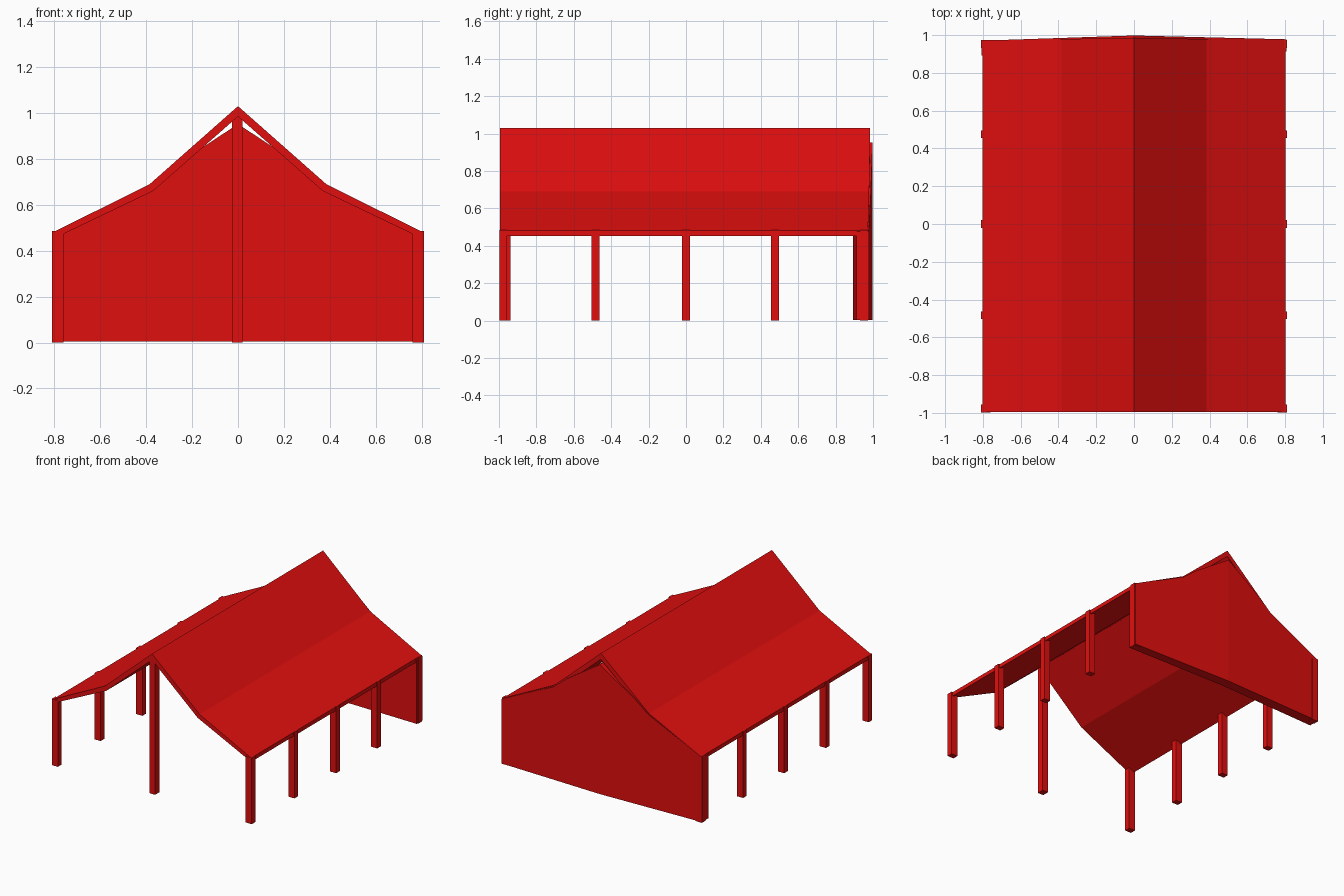
import bpy
import bmesh

cube = bpy.data.objects.get("Cube")
if cube:
    bpy.data.objects.remove(cube, do_unlink=True)

# One red paint for the whole shelter
red = bpy.data.materials.new("red paint")
red.use_nodes = True
color = (0.75, 0.0045, 0.0045, 1)
red.diffuse_color = color
red.node_tree.nodes["Principled BSDF"].inputs["Base Color"].default_value = color


def finish(name, bm):
    bmesh.ops.recalc_face_normals(bm, faces=bm.faces)
    mesh = bpy.data.meshes.new(name)
    bm.to_mesh(mesh)
    bm.free()
    mesh.materials.append(red)
    obj = bpy.data.objects.new(name, mesh)
    bpy.context.collection.objects.link(obj)
    return obj


def loft(name, profile, front, back):
    """Extrude an x/z profile between y positions given as functions of x."""
    bm = bmesh.new()
    a = [bm.verts.new((x, front(x), z)) for x, z in profile]
    b = [bm.verts.new((x, back(x), z)) for x, z in profile]
    bm.faces.new(a)
    bm.faces.new(b)
    for i in range(len(a)):
        j = (i + 1) % len(a)
        bm.faces.new((a[i], a[j], b[j], b[i]))
    return finish(name, bm)


def post(name, x, y, top, wx=0.05, wy=0.042):
    bm = bmesh.new()
    bmesh.ops.create_cube(bm, size=1)
    for v in bm.verts:
        v.co = (x + v.co.x * wx, y + v.co.y * wy, (v.co.z + 0.5) * top)
    return finish(name, bm)


# Roof: one kinked slab per side, meeting at the ridge
for side, sign in (("left", 1), ("right", -1)):
    outline = [(0, 1.03), (0.385, 0.69), (0.803, 0.482),
               (0.803, 0.453), (0.37, 0.66), (0, 0.985)]
    loft("roof_" + side, [(sign * x, z) for x, z in outline],
         lambda x: -0.995, lambda x: 0.985 - 0.015 * abs(x))

# Back wall: two panels, bowed outward along the middle
for side, sign in (("left", 1), ("right", -1)):
    outline = [(0, 0.004), (0.808, 0.004), (0.808, 0.476),
               (0.385, 0.682), (0.28, 0.768), (0, 0.952)]
    slope = 0.025 if sign > 0 else 0.034
    loft("back_wall_" + side, [(sign * x, z) for x, z in outline],
         lambda x: 0.925 - (slope - 0.01 if sign > 0 else slope + 0.006) * abs(x),
         lambda x: 0.998 - slope * abs(x))

# Posts along both eaves
rows = (("front", -0.977), ("front_middle", -0.483), ("middle", 0),
        ("back_middle", 0.475), ("back", 0.952))
for side, sign in (("left", 1), ("right", -1)):
    for row, y in rows:
        post(f"{row}_post_{side}", sign * 0.785, y, 0.485)

# Tall post carrying the front of the ridge
post("ridge_post", -0.003, -0.963, 0.99, 0.046, 0.05)
